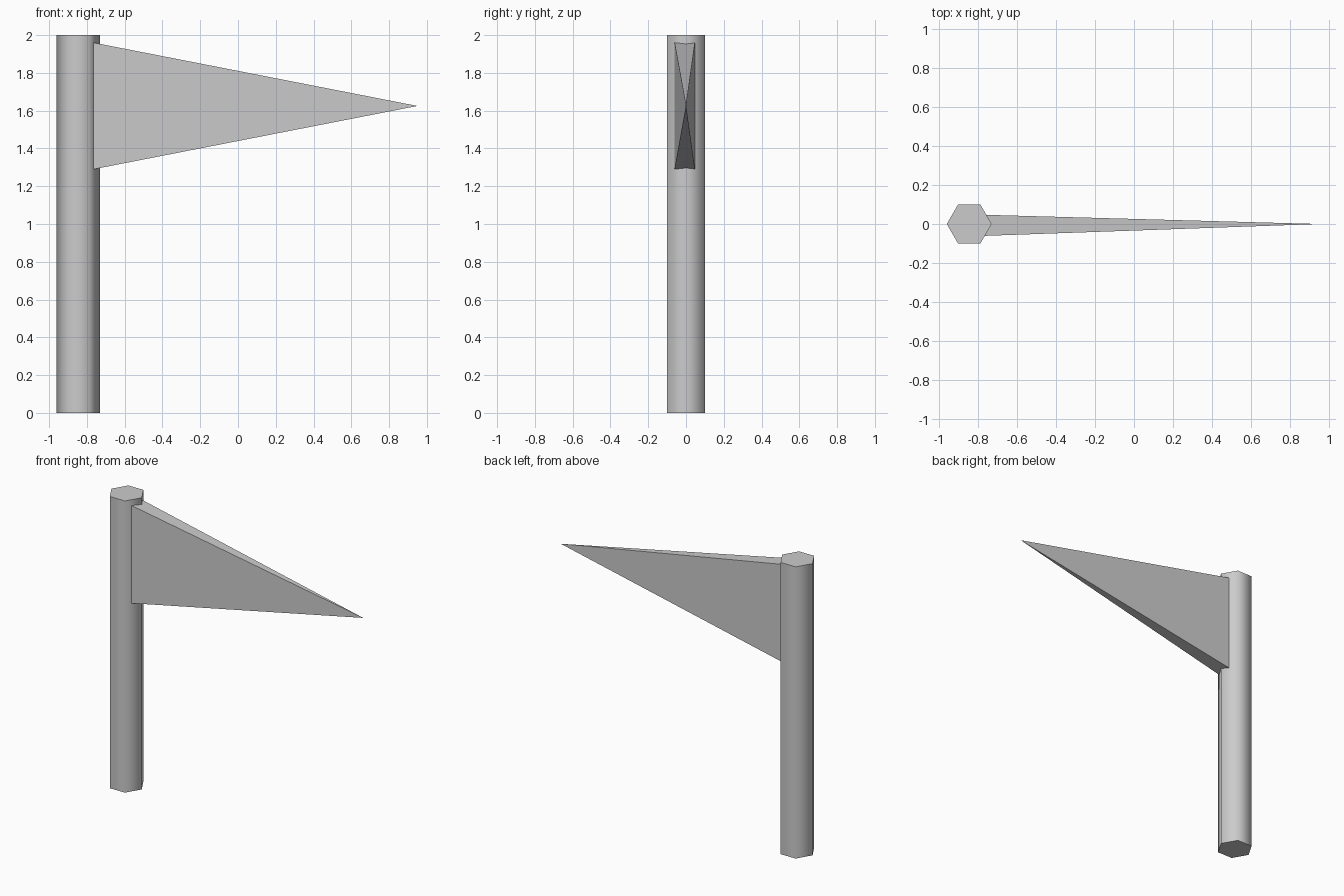
import bpy
import bmesh
import math

cube = bpy.data.objects.get("Cube")
if cube:
    bpy.data.objects.remove(cube, do_unlink=True)

# Single grey for every part
grey = bpy.data.materials.new("plain_grey")
grey.use_nodes = True
colour = (0.6, 0.6, 0.6, 1)
grey.diffuse_color = colour
grey.node_tree.nodes["Principled BSDF"].inputs["Base Color"].default_value = colour

# Hexagonal pole: smooth sides, flat caps
bpy.ops.mesh.primitive_cylinder_add(vertices=6, radius=0.115, depth=2,
                                    location=(-0.845, 0, 1),
                                    rotation=(0, 0, math.radians(30)))
pole = bpy.context.object
pole.name = "pole"
pole.data.materials.append(grey)
bpy.ops.object.shade_smooth_by_angle(angle=math.radians(65))

# Pennant: a thin flat-faced pyramid with its base buried in the pole
bm = bmesh.new()
base = [bm.verts.new((-0.8, y, z)) for y, z in
        ((-0.062, 1.283), (-0.062, 1.967), (0.048, 1.967), (0.048, 1.283))]
tip = bm.verts.new((0.95, 0, 1.625))
bm.faces.new(base)
for i in range(4):
    bm.faces.new((base[i], base[(i + 1) % 4], tip))
bmesh.ops.recalc_face_normals(bm, faces=bm.faces)
mesh = bpy.data.meshes.new("pennant")
bm.to_mesh(mesh)
bm.free()
mesh.materials.append(grey)
pennant = bpy.data.objects.new("pennant", mesh)
bpy.context.collection.objects.link(pennant)
